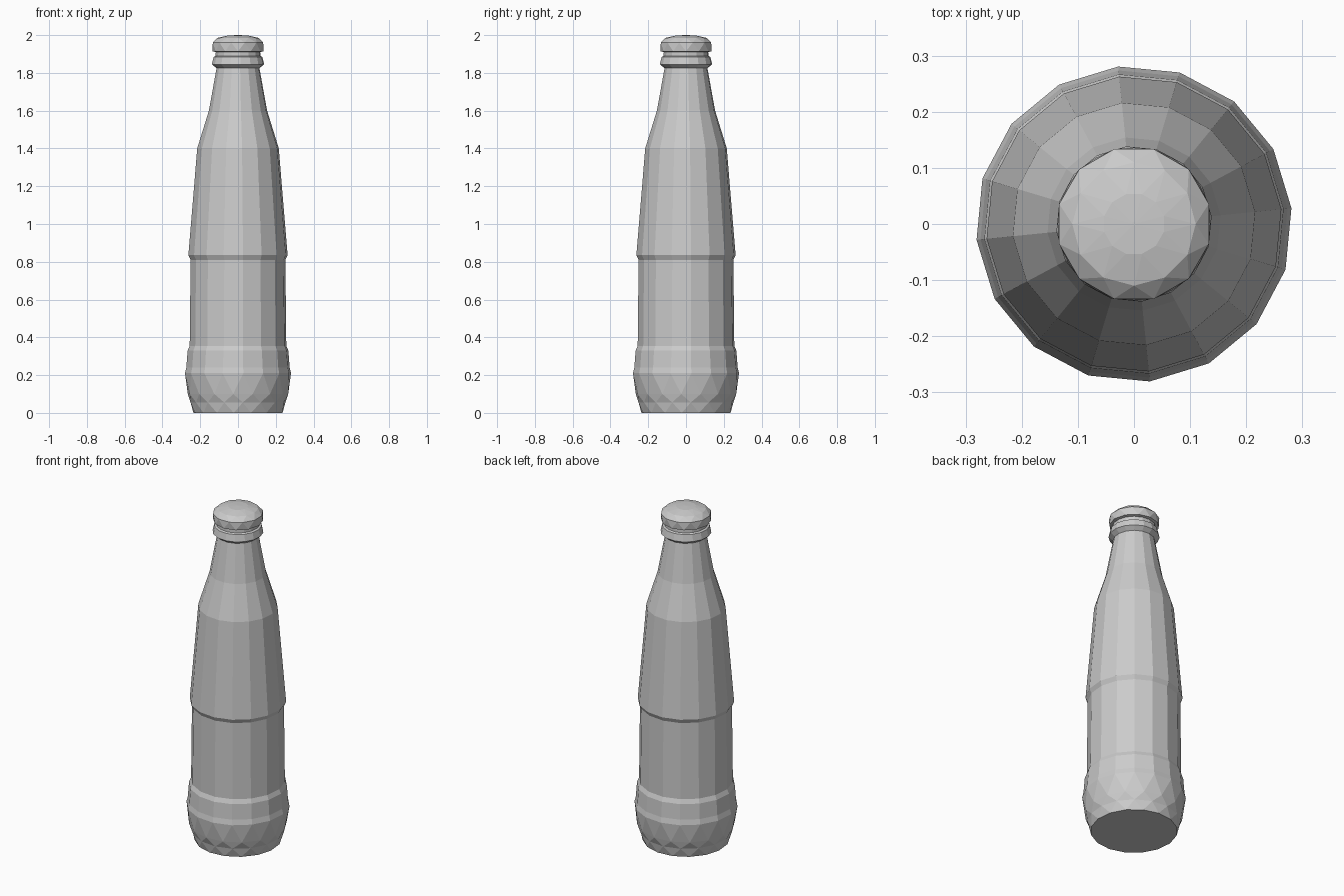
import bpy, bmesh, math

if "Cube" in bpy.data.objects:
    bpy.data.objects.remove(bpy.data.objects["Cube"])


def lathe(name, profile, sides, start=0.0, close_bottom=False, close_top=False):
    """Spin (radius, z, twist) rings; a half-step twist gives a triangulated band."""
    bm = bmesh.new()
    rings, twists, twist = [], [], 0.0
    for r, z, t in profile:
        twist += t
        ring = []
        for j in range(sides):
            a = start + 2 * math.pi * (j + twist) / sides
            ring.append(bm.verts.new((r * math.cos(a), r * math.sin(a), z)))
        rings.append(ring)
        twists.append(t)
    for lo, hi, t in zip(rings, rings[1:], twists[1:]):
        for j in range(sides):
            k = (j + 1) % sides
            if t:
                bm.faces.new((lo[j], lo[k], hi[j]))
                bm.faces.new((lo[k], hi[k], hi[j]))
            else:
                bm.faces.new((lo[j], lo[k], hi[k], hi[j]))
    if close_bottom:
        bm.faces.new(rings[0][::-1])
    if close_top:
        bm.faces.new(rings[-1])
    bm.normal_update()
    mesh = bpy.data.meshes.new(name)
    bm.to_mesh(mesh)
    bm.free()
    obj = bpy.data.objects.new(name, mesh)
    bpy.context.collection.objects.link(obj)
    return obj


# Bottle: faceted heel, stepped label panel, tapered body, shoulder and lip ring
bottle = [
    (0.237, 0.00, 0), (0.252, 0.055, 0.5), (0.267, 0.10, 0.5), (0.282, 0.21, 0.5),
    (0.275, 0.24, 0), (0.268, 0.33, 0), (0.257, 0.355, 0),
    (0.252, 0.81, 0), (0.264, 0.835, 0),
    (0.217, 1.40, 0), (0.155, 1.60, 0), (0.114, 1.825, 0),
    (0.139, 1.845, 0), (0.130, 1.885, 0), (0.119, 1.89, 0), (0.118, 1.92, 0),
]
lathe("bottle_body", bottle, 16, start=math.radians(-28), close_bottom=True)

# Crown cap: low domed top with faceted shoulder
cap = [
    (0.116, 1.91, 0), (0.136, 1.914, 0), (0.138, 1.96, 0.5),
    (0.110, 1.985, 0.5), (0.055, 1.998, 0.5), (0.004, 2.00, 0),
]
lathe("bottle_cap", cap, 12, close_top=True)
